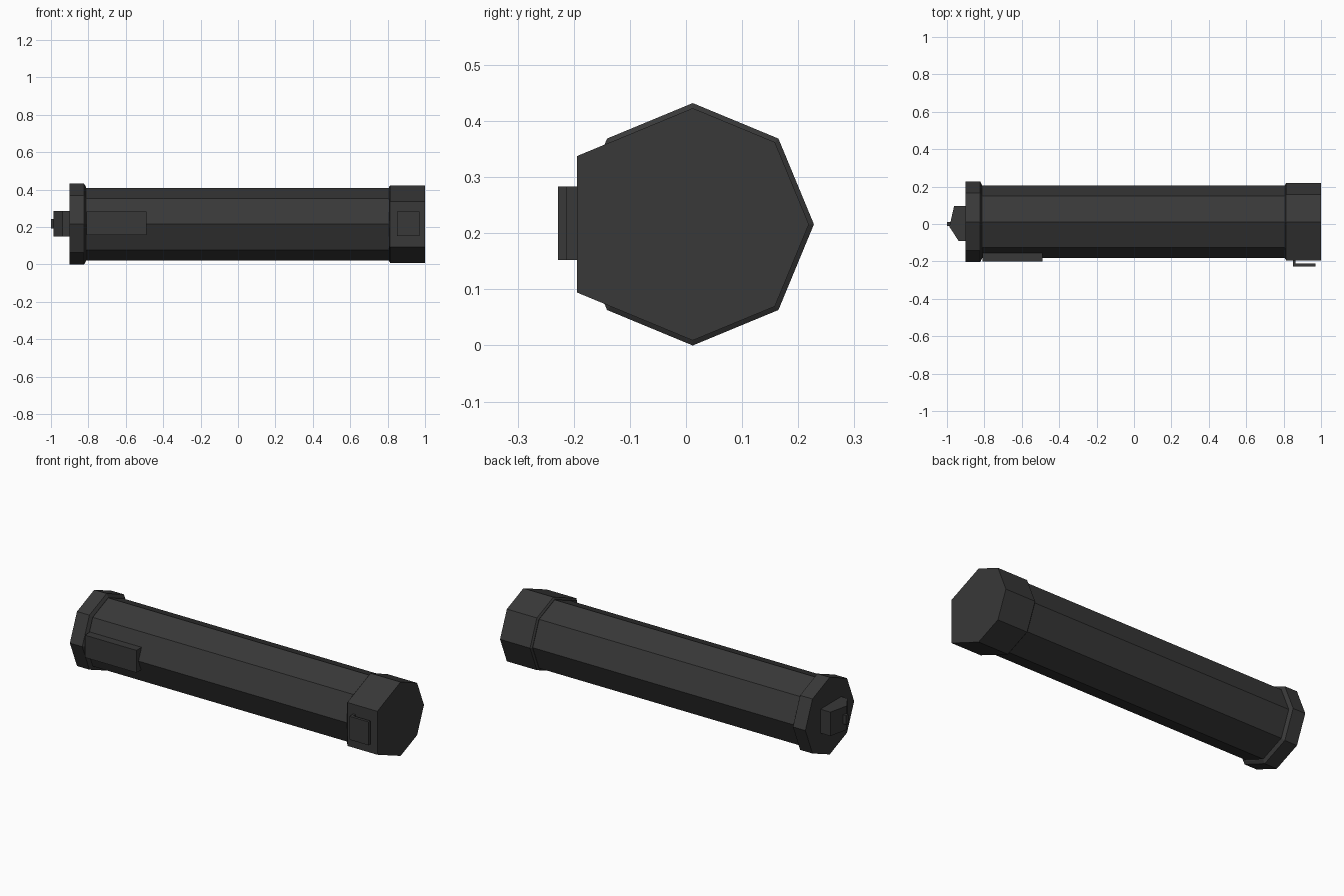
import bpy, bmesh, math

if "Cube" in bpy.data.objects:
    bpy.data.objects.remove(bpy.data.objects["Cube"])

CY, CZ = 0.012, 0.216          # long axis of the tube

mat = bpy.data.materials.new("charcoal")
mat.diffuse_color = (0.04, 0.04, 0.04, 1)
mat.use_nodes = True
mat.node_tree.nodes["Principled BSDF"].inputs["Base Color"].default_value = mat.diffuse_color


def finish(name, bm):
    bmesh.ops.recalc_face_normals(bm, faces=bm.faces)
    me = bpy.data.meshes.new(name)
    bm.to_mesh(me)
    bm.free()
    me.materials.append(mat)
    ob = bpy.data.objects.new(name, me)
    bpy.context.collection.objects.link(ob)
    return ob


def octagon(r):
    return [(r * math.cos(i * math.pi / 4), r * math.sin(i * math.pi / 4)) for i in range(8)]


def flat_front(r):
    # octagon whose front corner is squared off to a flat mounting face
    pts = octagon(r)
    d = -0.194 - CY
    h = r + d * (1 - math.sqrt(0.5)) / math.sqrt(0.5)
    return pts[:3] + [(d, h), (d, -h)] + pts[6:]


def loft(name, shape, stations):
    # cross-sections (x, radius scale) joined along x
    bm = bmesh.new()
    rings = [[bm.verts.new((x, CY + y * s, CZ + z * s)) for y, z in shape] for x, s in stations]
    n = len(shape)
    for a, b in zip(rings, rings[1:]):
        for i in range(n):
            bm.faces.new((a[i], a[(i + 1) % n], b[(i + 1) % n], b[i]))
    bm.faces.new(rings[0])
    bm.faces.new(rings[-1])
    return finish(name, bm)


def prism(name, outline, z0, z1):
    # plan outline (x, y) extruded upward
    bm = bmesh.new()
    f = bm.faces.new([bm.verts.new((x, y, z0)) for x, y in outline])
    g = bmesh.ops.extrude_face_region(bm, geom=[f])
    bmesh.ops.translate(bm, vec=(0, 0, z1 - z0),
                        verts=[v for v in g["geom"] if isinstance(v, bmesh.types.BMVert)])
    return finish(name, bm)


def rect(x0, x1, y0, y1):
    return [(x0, y0), (x1, y0), (x1, y1), (x0, y1)]


# tube and end caps
loft("tube_body", octagon(0.194), [(-0.85, 1), (0.85, 1)])
loft("rear_cap", octagon(0.216), [(-0.9, 1), (-0.823, 1), (-0.813, 0.92)])
loft("front_cap", flat_front(0.207), [(0.806, 0.95), (0.814, 1), (1.0, 1)])

# side plate beside the rear cap
prism("side_plate", rect(-0.81, -0.49, -0.2, -0.1), 0.158, 0.283)

# rear knob and its button
prism("rear_knob", [(-0.89, 0.095), (-0.962, 0.095), (-0.987, -0.015), (-0.938, -0.09), (-0.89, -0.09)],
      0.151, 0.285)
prism("rear_button", rect(-1.0, -0.97, -0.01, 0.01), 0.192, 0.243)

# L-shaped belt clip on the front cap
prism("belt_clip", [(0.85, -0.19), (0.85, -0.228), (0.97, -0.228), (0.97, -0.212),
                    (0.864, -0.212), (0.864, -0.19)], 0.152, 0.283)
